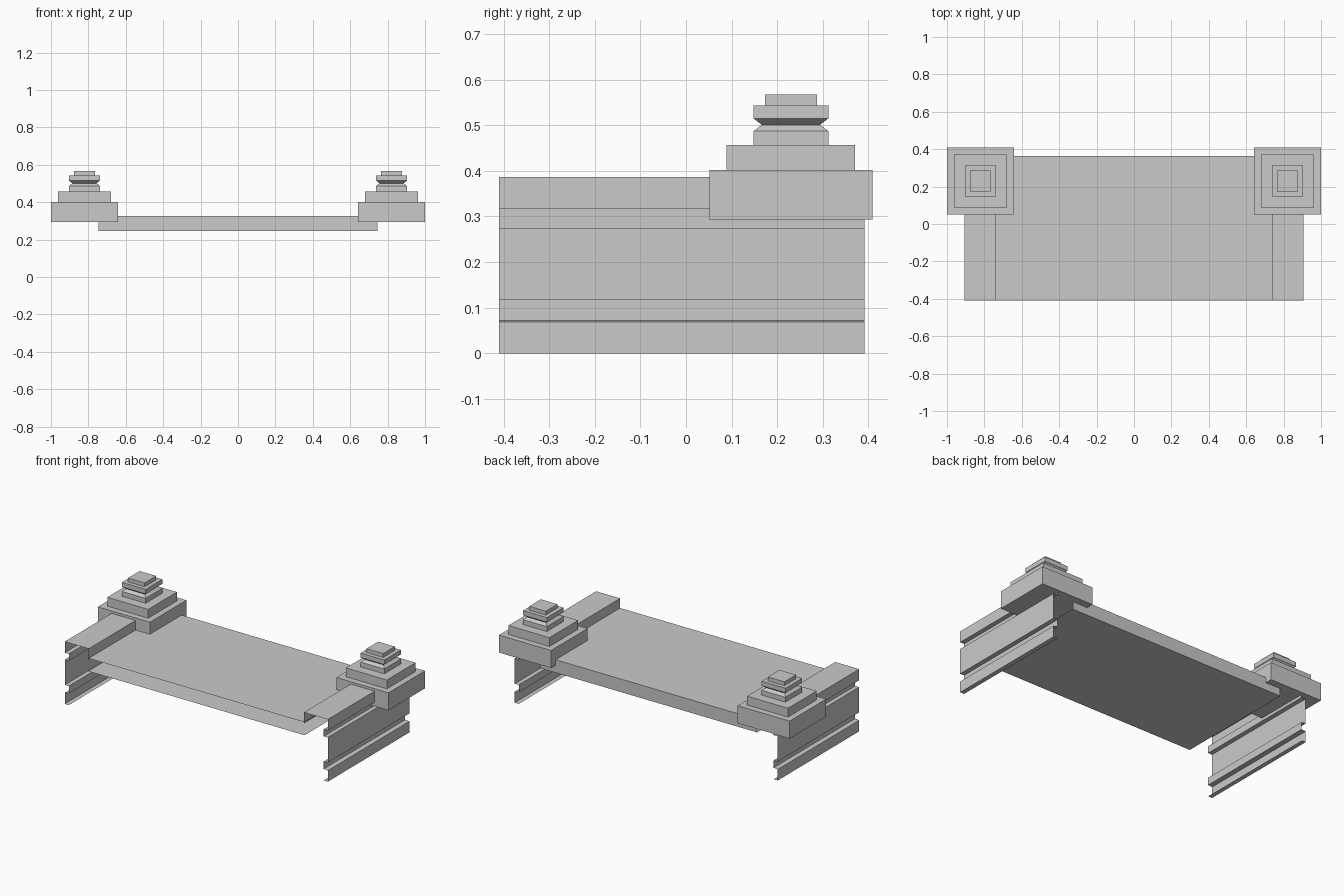
import bpy
import bmesh

cube = bpy.data.objects.get("Cube")
if cube:
    bpy.data.objects.remove(cube, do_unlink=True)

grey = bpy.data.materials.new("plain grey")
grey.use_nodes = True
colour = (0.59, 0.59, 0.59, 1)
grey.diffuse_color = colour
grey.node_tree.nodes["Principled BSDF"].inputs["Base Color"].default_value = colour


def finish(name, bm):
    bmesh.ops.recalc_face_normals(bm, faces=bm.faces)
    mesh = bpy.data.meshes.new(name)
    bm.to_mesh(mesh)
    bm.free()
    mesh.materials.append(grey)
    obj = bpy.data.objects.new(name, mesh)
    bpy.context.collection.objects.link(obj)


def sheet(name, start, end):
    """Thin open sheet bridging two matching rows of points."""
    bm = bmesh.new()
    a, b = [[bm.verts.new(p) for p in row] for row in (start, end)]
    for i in range(len(a) - 1):
        bm.faces.new((a[i], a[i + 1], b[i + 1], b[i]))
    finish(name, bm)


def rail(name, side):
    """Grooved (x, z) profile swept from front to back."""
    outer, inner = 0.905, 0.877
    profile = [(0.74, 0.318), (0.74, 0.387), (outer, 0.387), (outer, 0.318),
               (inner, 0.318), (inner, 0.275), (outer, 0.275), (outer, 0.118),
               (inner, 0.118), (inner, 0.072), (outer, 0.069), (outer, 0),
               (inner, 0)]
    rows = [[(side * x, y, z) for x, z in profile] for y in (-0.41, 0.391)]
    sheet(name, *rows)


def pedestal(name, side):
    """Square stepped solid lofted through (half width, z) levels."""
    levels = [(0.179, 0.293), (0.179, 0.402), (0.141, 0.402), (0.141, 0.457),
              (0.082, 0.457), (0.082, 0.487), (0.064, 0.501), (0.082, 0.515),
              (0.082, 0.543), (0.057, 0.543), (0.057, 0.567)]
    corners = [(-1, -1), (1, -1), (1, 1), (-1, 1)]
    bm = bmesh.new()
    rings = [[bm.verts.new((side * 0.821 + h * cx, 0.23 + h * cy, z))
              for cx, cy in corners] for h, z in levels]
    for low, high in zip(rings, rings[1:]):
        for i in range(4):
            j = (i + 1) % 4
            bm.faces.new((low[i], low[j], high[j], high[i]))
    bm.faces.new(rings[0])
    bm.faces.new(rings[-1])
    finish(name, bm)


# Deck: channel with flat top, closed back and flat underside, open in front
section = [(-0.41, 0.327), (0.364, 0.327), (0.364, 0.246), (-0.41, 0.246)]
sheet("deck", *[[(x, y, z) for y, z in section] for x in (-0.745, 0.745)])

# Side rails and back corner pedestals
for label, side in (("left", 1), ("right", -1)):
    rail(label + "_side_rail", side)
    pedestal(label + "_pedestal", side)
